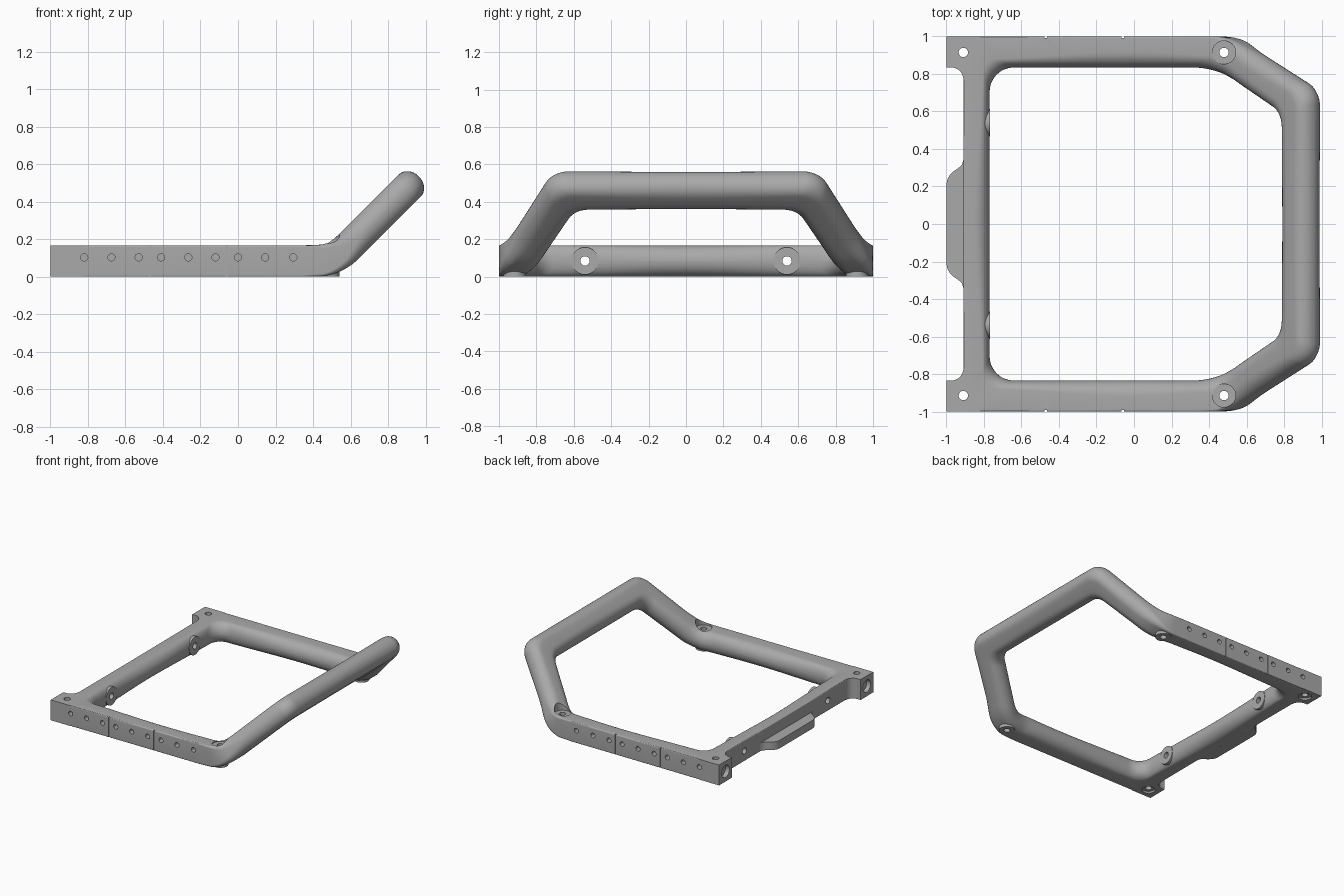
import bpy, bmesh, math
from mathutils import Vector, Matrix

if "Cube" in bpy.data.objects:
    bpy.data.objects.remove(bpy.data.objects["Cube"])

H = 0.167                                   # tube thickness
S0, R, A45 = 0.41, 0.25, math.pi / 4        # bend start, radius, angle

grey = bpy.data.materials.new("satin grey")
grey.diffuse_color = (0.40, 0.40, 0.40, 1)
grey.use_nodes = True
grey.node_tree.nodes["Principled BSDF"].inputs["Base Color"].default_value = grey.diffuse_color


def make(name, bm):
    bmesh.ops.recalc_face_normals(bm, faces=bm.faces)
    me = bpy.data.meshes.new(name)
    bm.to_mesh(me)
    bm.free()
    ob = bpy.data.objects.new(name, me)
    bpy.context.collection.objects.link(ob)
    me.materials.append(grey)
    return ob


def cylinder(name, start, axis, length, radius, sides=32):
    bm = bmesh.new()
    axis = Vector(axis)
    m = Matrix.Translation(Vector(start) + axis * length / 2) @ axis.to_track_quat('Z', 'Y').to_matrix().to_4x4()
    bmesh.ops.create_cone(bm, cap_ends=True, segments=sides, radius1=radius,
                          radius2=radius, depth=length, matrix=m)
    return make(name, bm)


def prism(name, pts, z0, z1):
    bm = bmesh.new()
    f = bm.faces.new([bm.verts.new((x, y, z0)) for x, y in pts])
    ext = bmesh.ops.extrude_face_region(bm, geom=[f])
    bmesh.ops.translate(bm, vec=(0, 0, z1 - z0),
                        verts=[v for v in ext['geom'] if isinstance(v, bmesh.types.BMVert)])
    return make(name, bm)


def combine(target, tool, op):
    mod = target.modifiers.new("bool", 'BOOLEAN')
    mod.operation, mod.solver, mod.object = op, 'EXACT', tool
    bpy.context.view_layer.objects.active = target
    bpy.ops.object.modifier_apply(modifier=mod.name)
    bpy.data.objects.remove(tool)


def rounded_loop(corners, radii, n_arc=12, n_line=12):
    """Closed polygon with filleted corners, same point count for any input."""
    arcs = []
    for i, p in enumerate(corners):
        p = Vector(p)
        a = (Vector(corners[i - 1]) - p).normalized()
        b = (Vector(corners[(i + 1) % len(corners)]) - p).normalized()
        half = a.angle(b) / 2
        r = radii[i]
        c = p + (a + b).normalized() * r / math.sin(half)
        v0 = p + a * r / math.tan(half) - c
        turn = math.pi - 2 * half
        arcs.append([c + Matrix.Rotation(turn * k / n_arc, 2) @ v0 for k in range(n_arc + 1)])
    out = []
    for i, arc in enumerate(arcs):
        out += arc
        nxt = arcs[(i + 1) % len(arcs)][0]
        out += [arc[-1].lerp(nxt, k / n_line) for k in range(1, n_line)]
    return out


def bend(s, y, v):
    """Fold the flat frame upward by 45 degrees beyond S0."""
    if s <= S0:
        return Vector((s, y, v))
    d = v - H / 2
    a = min((s - S0) / R, A45)
    e = max(0, s - S0 - R * A45) * math.cos(A45)
    return Vector((S0 + (R - d) * math.sin(a) + e, y, H / 2 + R - (R - d) * math.cos(a) + e))


def section(w, ro, ri=0.0825, n=9):
    """Cross-section: outer side radius ro, inner side radius ri."""
    pts = []
    for cu, cv, r, a0 in ((ro, ro, ro, 180), (w - ri, ri, ri, 270),
                          (w - ri, H - ri, ri, 0), (ro, H - ro, ro, 90)):
        for k in range(n):
            a = math.radians(a0 + 90 * k / (n - 1))
            pts.append((cu + r * math.cos(a), cv + r * math.sin(a)))
    return pts


# Main frame: loft of the section between an outer and an inner loop
def mirrored(half):
    return half + [(x, -y) for x, y in reversed(half)]


outer = rounded_loop(mirrored([(-0.91, -1), (0.525, -1), (1.141, -0.72)]),
                     [0.02, 0.35, 0.13, 0.13, 0.35, 0.02])
inner = rounded_loop(mirrored([(-0.77, -0.835), (0.41, -0.835), (0.93, -0.585)]),
                     [0.13, 0.45, 0.13, 0.13, 0.45, 0.13])
bm = bmesh.new()
rings = []
for o, i in zip(outer, inner):
    t = min(max((o.x - 0.38) / 0.37, 0), 1)
    t = t * t * (3 - 2 * t)
    ro = 0.008 + (0.0825 - 0.008) * t
    d = (i - o).normalized()
    ring = []
    for u, v in section((i - o).length, ro):
        p = o + d * u
        ring.append(bm.verts.new(bend(p.x, p.y, v)))
    rings.append(ring)
n = len(rings[0])
for a, b in zip(rings, rings[1:] + rings[:1]):
    for k in range(n):
        bm.faces.new((a[k], a[(k + 1) % n], b[(k + 1) % n], b[k]))
bmesh.ops.remove_doubles(bm, verts=bm.verts, dist=0.0001)
frame = make("bent_tube_frame", bm)

# Added parts: corner lugs, bosses, central tab
for s in (1, -1):
    arc = [(-0.975 + 0.065 * math.cos(a), 0.77 + 0.065 * math.sin(a))
           for a in (math.radians(90 - 9 * k) for k in range(11))]
    lug = [(-1, 1), (-1, 0.835)] + arc + [(-0.87, 0.77), (-0.87, 0.93), (-0.82, 0.93), (-0.82, 1)]
    combine(frame, prism("corner_lug", [(x, s * y) for x, y in lug], 0, H), 'UNION')
    combine(frame, cylinder("rail_boss", (-0.86, s * 0.54, 0.0835), (1, 0, 0), 0.092, 0.073), 'UNION')
    combine(frame, cylinder("foot_boss", (0.48, s * 0.915, 0), (0, 0, 1), 0.1, 0.06), 'UNION')
edge = [(-0.89, 0.34), (-0.91, 0.34), (-0.918, 0.315), (-0.938, 0.297), (-0.96, 0.283),
        (-0.982, 0.262), (-0.995, 0.24), (-1, 0.215)]
combine(frame, prism("central_tab", edge + [(x, -y) for x, y in reversed(edge)], 0.004, 0.07), 'UNION')

# Cut parts: bolt holes, spot faces, end pockets, side holes and grooves
for s in (1, -1):
    cuts = [((0.48, s * 0.915, 0.16), (0, 0, 1), 0.2, 0.062),
            ((0.48, s * 0.915, -0.1), (0, 0, 1), 0.5, 0.025),
            ((-0.91, s * 0.915, -0.1), (0, 0, 1), 0.5, 0.025),
            ((-0.91, s * 0.915, -0.05), (0, 0, 1), 0.065, 0.05),
            ((-1.1, s * 0.54, 0.0835), (1, 0, 0), 0.5, 0.025),
            ((-1.05, s * 0.915, 0.0835), (1, 0, 0), 0.085, 0.05)]
    cuts += [((x, s * 1.05, 0.103), (0, -s, 0), 0.09, 0.019)
             for x in (-0.82, -0.675, -0.53, -0.41, -0.265, -0.12, 0, 0.145, 0.295)]
    for c in cuts:
        combine(frame, cylinder("hole_cutter", *c), 'DIFFERENCE')
    for x in (-0.47, -0.06):
        g = [(x - 0.006, s * 0.993), (x + 0.006, s * 0.993), (x + 0.006, s * 1.03), (x - 0.006, s * 1.03)]
        combine(frame, prism("groove_cutter", g, -0.05, 0.25), 'DIFFERENCE')

# Smooth tube, crisp machined edges
bpy.ops.object.select_all(action='DESELECT')
frame.select_set(True)
bpy.context.view_layer.objects.active = frame
bpy.ops.object.shade_smooth_by_angle(angle=math.radians(32))
